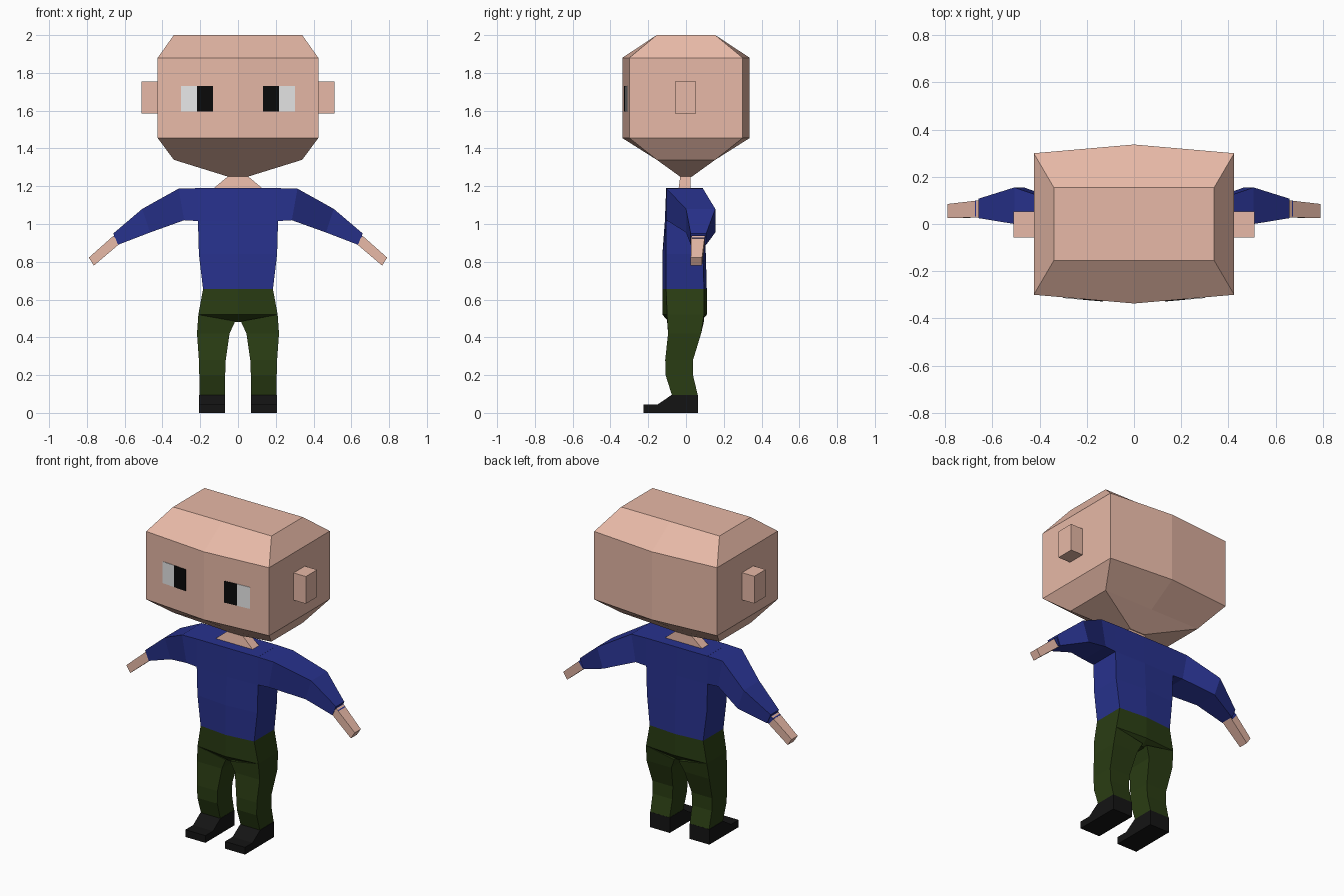
import bpy, bmesh


def material(name, rgb):
    m = bpy.data.materials.new(name)
    m.diffuse_color = (*rgb, 1)
    return m


SKIN = material("skin", (0.81, 0.49, 0.39))
BLUE = material("sweater blue", (0.021, 0.032, 0.27))
GREEN = material("trouser green", (0.023, 0.046, 0.0066))
SHOE = material("shoe black", (0.007, 0.007, 0.007))
WHITE = material("eye white", (0.8, 0.8, 0.8))
PUPIL = material("pupil black", (0.003, 0.003, 0.003))


def loft(name, rings, mat):
    """Join rings of equal point count with faces and cap both ends."""
    bm = bmesh.new()
    loops = [[bm.verts.new(p) for p in r] for r in rings]
    n = len(loops[0])
    for a, b in zip(loops, loops[1:]):
        for i in range(n):
            j = (i + 1) % n
            bm.faces.new((a[i], a[j], b[j], b[i]))
    bm.faces.new(loops[0])
    bm.faces.new(loops[-1])
    bmesh.ops.recalc_face_normals(bm, faces=bm.faces)
    me = bpy.data.meshes.new(name)
    bm.to_mesh(me)
    bm.free()
    me.materials.append(mat)
    ob = bpy.data.objects.new(name, me)
    bpy.context.collection.objects.link(ob)
    return ob


def hexagon(z, x, front, back, mid_front, mid_back):
    """Level ring with a ridge down the middle of front and back."""
    return [(-x, front, z), (0, mid_front, z), (x, front, z),
            (x, back, z), (0, mid_back, z), (-x, back, z)]


def limb(s, xa, za, xb, zb, front, back):
    """Four-sided ring between points a and b, on side s."""
    return [(s * xa, front, za), (s * xb, front, zb),
            (s * xb, back, zb), (s * xa, back, za)]


def box(name, s, x0, x1, y0, y1, z0, z1, mat):
    return loft(name, [limb(s, x0, z, x1, z, y0, y1) for z in (z0, z1)], mat)


# Head and neck
loft("head", [hexagon(z, x, -y, y, -m, m) for z, x, y, m in (
    (1.25, 0.05, 0.03, 0.03), (1.34, 0.34, 0.155, 0.155),
    (1.455, 0.425, 0.30, 0.337), (1.88, 0.425, 0.30, 0.337),
    (2.0, 0.34, 0.155, 0.155))], SKIN)
loft("neck", [limb(1, -0.14, 1.18, 0.14, 1.18, -0.04, 0.025),
              limb(1, -0.05, 1.255, 0.05, 1.255, -0.03, 0.025)], SKIN)

# Sweater body
loft("sweater_body", [hexagon(*r) for r in (
    (0.655, 0.185, -0.105, 0.095, -0.125, 0.11),
    (0.84, 0.207, -0.105, 0.09, -0.125, 0.105),
    (1.015, 0.212, -0.105, 0.09, -0.112, 0.095),
    (1.19, 0.212, -0.105, 0.09, -0.105, 0.09))], BLUE)

# Trouser seat, closing in a ridge at the crotch
seat = [hexagon(0.655, 0.185, -0.105, 0.095, -0.125, 0.11),
        hexagon(0.52, 0.21, -0.10, 0.095, -0.125, 0.11),
        hexagon(0.48, 0.03, -0.07, 0.06, -0.09, 0.075)]
loft("trouser_seat", seat, GREEN)

for s, side in ((-1, "left"), (1, "right")):
    # Ear
    box(side + "_ear", s, 0.42, 0.51, -0.058, 0.054, 1.585, 1.755, SKIN)

    # Eye plates lying on the slanted face
    for part, x0, x1, mat in (("pupil", 0.132, 0.217, PUPIL),
                              ("eye_white", 0.217, 0.302, WHITE)):
        y0, y1 = (-0.337 + 0.037 * x / 0.425 for x in (x0, x1))
        rings = []
        for z in (1.595, 1.73):
            rings.append([(s * x0, y0 - 0.003, z), (s * x1, y1 - 0.003, z),
                          (s * x1, y1 + 0.002, z), (s * x0, y0 + 0.002, z)])
        loft(side + "_" + part, rings, mat)

    # Sleeve, cuff and hand
    loft(side + "_sleeve", [limb(s, *r) for r in (
        (0.20, 1.19, 0.20, 1.015, -0.105, 0.09),
        (0.315, 1.187, 0.285, 1.02, -0.103, 0.09),
        (0.507, 1.08, 0.466, 0.955, 0.0, 0.155),
        (0.66, 0.95, 0.635, 0.89, 0.025, 0.107))], BLUE)
    loft(side + "_cuff", [limb(s, *r) for r in (
        (0.645, 0.945, 0.615, 0.90, 0.032, 0.10),
        (0.675, 0.925, 0.645, 0.888, 0.032, 0.10))], BLUE)
    loft(side + "_hand", [limb(s, *r) for r in (
        (0.66, 0.937, 0.625, 0.897, 0.028, 0.10),
        (0.79, 0.822, 0.763, 0.78, 0.025, 0.085))], SKIN)

    # Trouser leg
    loft(side + "_leg", [limb(s, *r) for r in (
        (0.015, 0.485, 0.21, 0.52, -0.10, 0.095),
        (0.045, 0.42, 0.217, 0.42, -0.095, 0.08),
        (0.065, 0.28, 0.207, 0.28, -0.11, 0.037),
        (0.068, 0.20, 0.205, 0.20, -0.108, 0.037),
        (0.07, 0.095, 0.203, 0.095, -0.075, 0.062))], GREEN)

    # Shoe: side profile extruded across its width
    profile = [(0.063, 0), (0.063, 0.095), (-0.076, 0.095),
               (-0.15, 0.045), (-0.225, 0.045), (-0.225, 0)]
    loft(side + "_shoe", [[(s * x, y, z) for y, z in profile]
                          for x in (0.068, 0.206)], SHOE)
